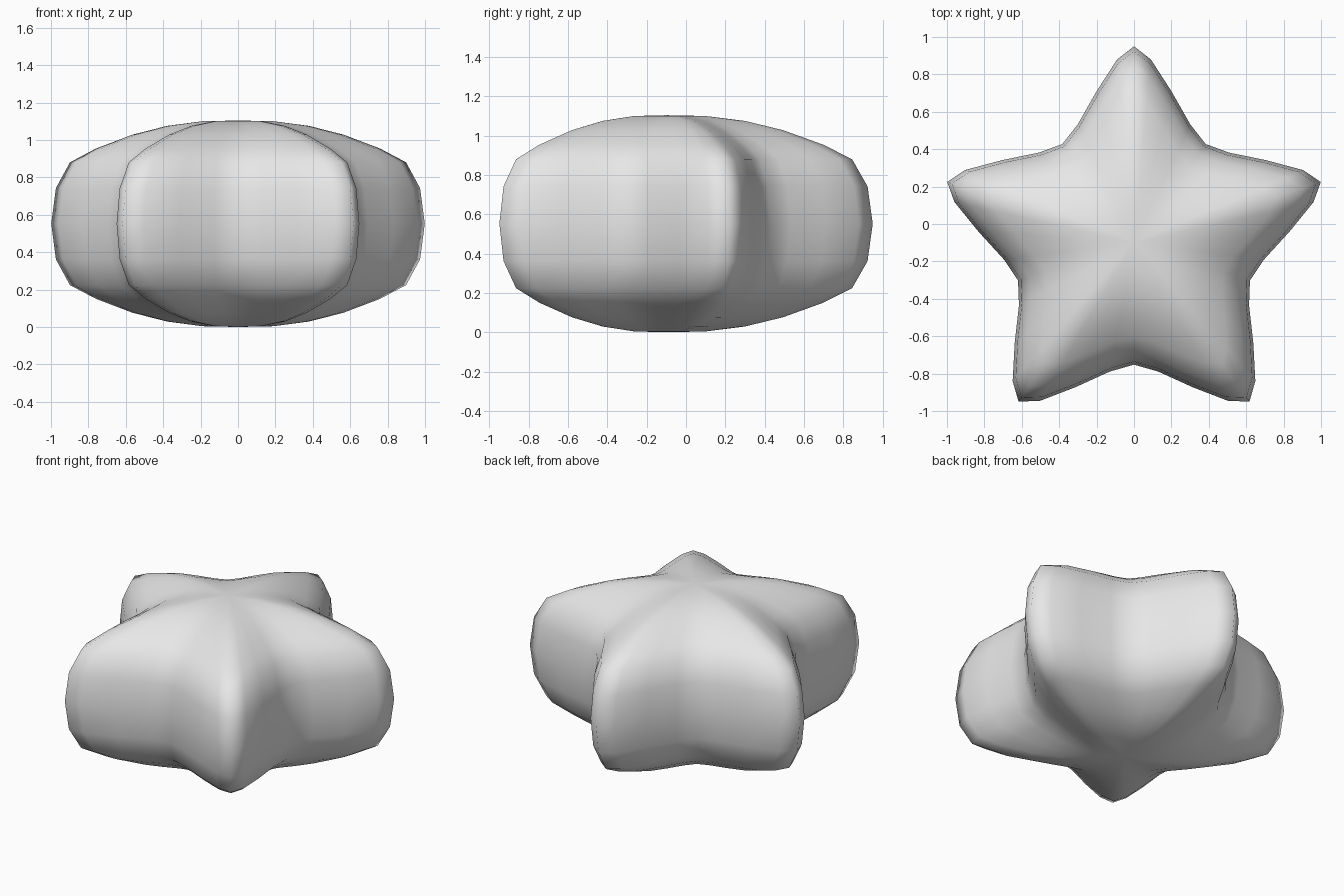
import bpy
import bmesh
from math import radians, sin, cos

cube = bpy.data.objects.get("Cube")
if cube:
    bpy.data.objects.remove(cube, do_unlink=True)

TIP, HALF_HEIGHT, CENTRE_Y = 1.05, 0.552, -0.1

# Half of one arm, tip to valley: angle in degrees, radius
half_arm = [(0, TIP), (5.25, 0.984), (13.9, 0.834), (25.5, 0.70), (36, 0.652)]
arm = [(-a, r) for a, r in half_arm[:0:-1]] + half_arm[:-1]
outline = [(radians(90 + 72 * i + a), r) for i in range(5) for a, r in arm]

# Puffed cross-section along an arm ridge: scale of the outline, height
upper = [(0.975, 0.19), (0.90, 0.328), (0.76, 0.402),
         (0.565, 0.476), (0.38, 0.523), (0.19, 0.548)]
profile = [(s, -z) for s, z in reversed(upper)] + [(1, 0)] + upper

material = bpy.data.materials.new("light_grey")
material.use_nodes = True
grey = (0.8, 0.8, 0.8, 1)
material.diffuse_color = grey
material.node_tree.nodes["Principled BSDF"].inputs["Base Color"].default_value = grey


def add_ring(bm, scale, height):
    """Star ring whose valleys fill out a little toward the centre."""
    fill = 0.35 * (1 - scale) ** 2
    ring = []
    for angle, radius in outline:
        r = scale * (radius + (TIP - radius) * fill)
        ring.append(bm.verts.new((r * cos(angle), r * sin(angle) + CENTRE_Y,
                                  height + HALF_HEIGHT)))
    return ring


# Loft the rings and close both ends with a fan
bm = bmesh.new()
rings = [add_ring(bm, s, z) for s, z in profile]
bottom = bm.verts.new((0, CENTRE_Y, 0))
top = bm.verts.new((0, CENTRE_Y, 2 * HALF_HEIGHT))
count = len(outline)
for i in range(count):
    j = (i + 1) % count
    for low, high in zip(rings, rings[1:]):
        bm.faces.new((low[i], low[j], high[j], high[i]))
    bm.faces.new((bottom, rings[0][j], rings[0][i]))
    bm.faces.new((top, rings[-1][i], rings[-1][j]))
bmesh.ops.recalc_face_normals(bm, faces=bm.faces)
for face in bm.faces:
    face.smooth = True

mesh = bpy.data.meshes.new("puffy_star")
bm.to_mesh(mesh)
bm.free()
mesh.materials.append(material)
star = bpy.data.objects.new("puffy_star", mesh)
bpy.context.collection.objects.link(star)
